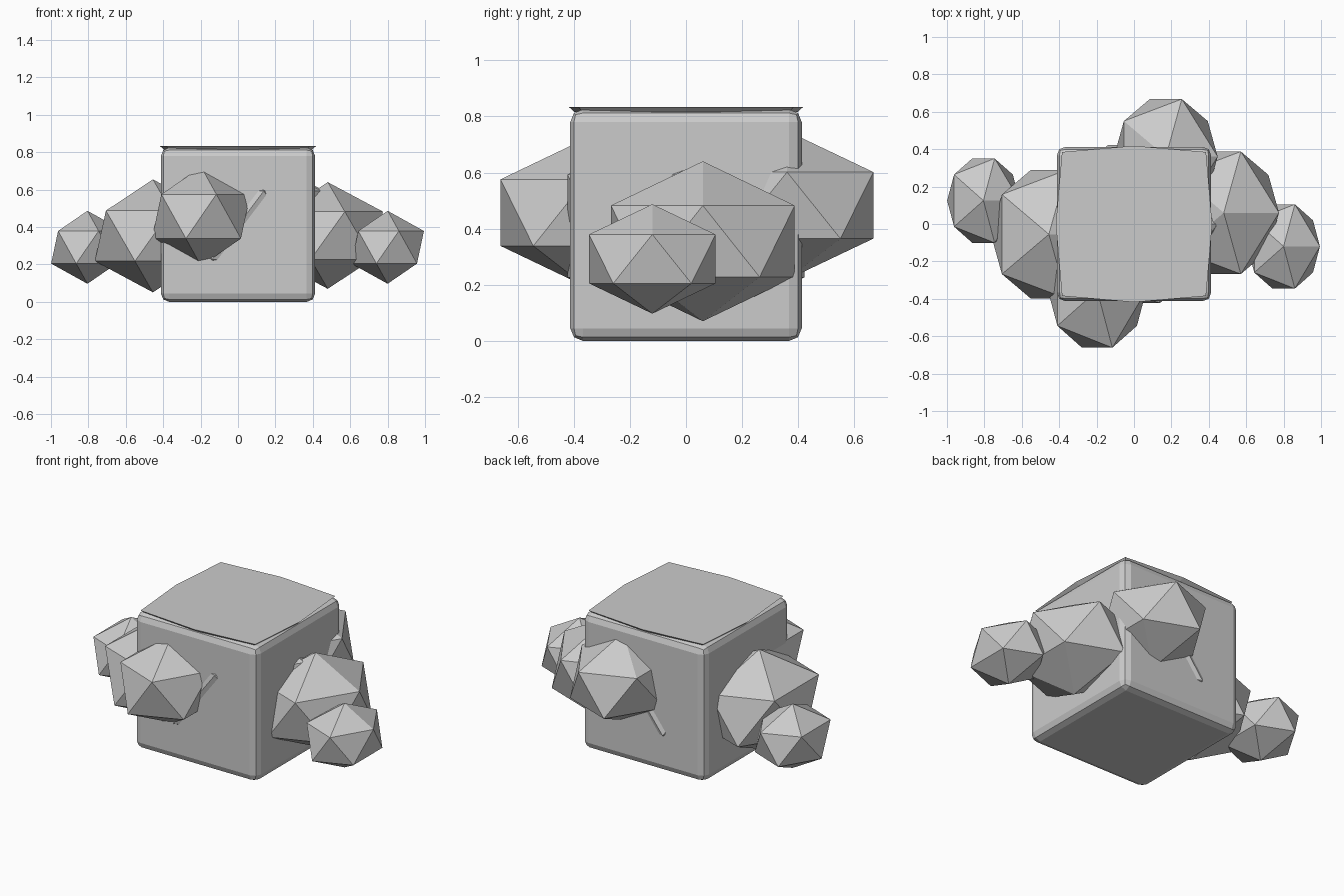
import bpy
import bmesh
from mathutils import Matrix, Vector

cube = bpy.data.objects.get("Cube")
if cube:
    bpy.data.objects.remove(cube, do_unlink=True)

# One plain stone colour
stone = bpy.data.materials.new("stone_grey")
stone.use_nodes = True
grey = (0.6, 0.6, 0.6, 1)
stone.diffuse_color = grey
stone.node_tree.nodes["Principled BSDF"].inputs["Base Color"].default_value = grey


def finish(name, bm):
    bmesh.ops.recalc_face_normals(bm, faces=bm.faces)
    mesh = bpy.data.meshes.new(name)
    bm.to_mesh(mesh)
    bm.free()
    mesh.materials.append(stone)
    obj = bpy.data.objects.new(name, mesh)
    bpy.context.collection.objects.link(obj)
    return obj


def rock(name, center, radii):
    """Twenty-sided stone, stretched along the axes."""
    bm = bmesh.new()
    matrix = Matrix.Translation(center) @ Matrix.Diagonal((*radii, 1))
    bmesh.ops.create_icosphere(bm, subdivisions=1, radius=1, matrix=matrix)
    return finish(name, bm)


def block(name, size, height):
    """Cube standing on the ground with softened edges."""
    bm = bmesh.new()
    matrix = Matrix.Translation((0, 0, height / 2)) @ Matrix.Diagonal((size, size, height, 1))
    bmesh.ops.create_cube(bm, size=1, matrix=matrix)
    obj = finish(name, bm)
    bevel = obj.modifiers.new("soft_edges", "BEVEL")
    bevel.width = 0.045
    bevel.segments = 2
    return obj


def star_cap(name, corner, middle, bottom, top):
    """Thin cap whose sides bulge at their middles and taper downward."""
    outline = []
    for turn in range(4):
        spin = Matrix.Rotation(turn * 1.5707963, 3, "Z")
        outline += [spin @ Vector((middle, 0, 0)), spin @ Vector((corner, corner, 0))]
    bm = bmesh.new()
    low = [bm.verts.new((p.x * 0.95, p.y * 0.95, bottom)) for p in outline]
    high = [bm.verts.new((p.x, p.y, top)) for p in outline]
    bm.faces.new(low)
    bm.faces.new(high)
    for i in range(len(outline)):
        j = (i + 1) % len(outline)
        bm.faces.new((low[i], low[j], high[j], high[i]))
    return finish(name, bm)


# Main block and its cap
block("main_block", 0.825, 0.825)
star_cap("top_cap", 0.385, 0.418, 0.815, 0.834)

# Core stone, whose slanted edges just break through the front and back
rock("core_stone", (0, 0, 0.41), (0.5, 0.496, 0.41))

# Stones clustered around the sides
rock("front_stone", (-0.197, -0.355, 0.457), (0.294, 0.36, 0.265))
rock("back_stone", (0.17, 0.36, 0.483), (0.31, 0.362, 0.265))
rock("left_large_stone", (0.48, 0.06, 0.355), (0.33, 0.385, 0.285))
rock("right_large_stone", (-0.455, -0.055, 0.353), (0.347, 0.405, 0.302))
rock("left_small_stone", (0.8, -0.12, 0.292), (0.217, 0.265, 0.195))
rock("right_small_stone", (-0.805, 0.125, 0.292), (0.217, 0.265, 0.195))
